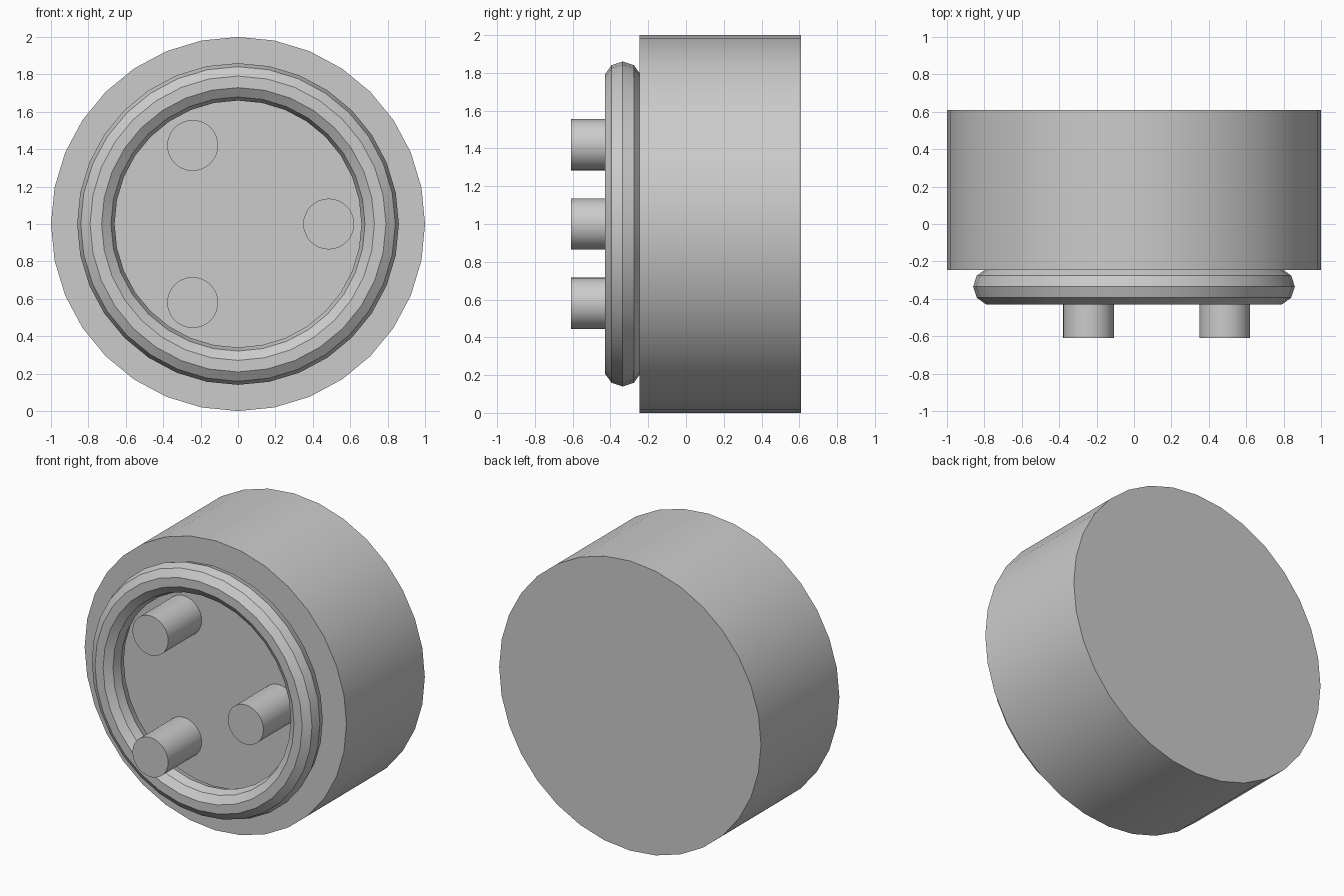
import bpy
import math

cube = bpy.data.objects.get("Cube")
if cube:
    bpy.data.objects.remove(cube, do_unlink=True)

SIDES = 32
BODY_FRONT, BODY_BACK = -0.245, 0.61
PIN_FRONT = -0.61
AXIS_Z = 1.0
FACE_FRONT = (math.pi / 2, 0, 0)   # turns local z towards -y

grey = bpy.data.materials.new("plain grey")
grey.use_nodes = True
colour = (0.6, 0.6, 0.6, 1)
grey.diffuse_color = colour
grey.node_tree.nodes["Principled BSDF"].inputs["Base Color"].default_value = colour


def finish(name):
    obj = bpy.context.object
    obj.name = name
    obj.data.materials.append(grey)
    bpy.ops.object.transform_apply(location=False, rotation=True, scale=True)
    bpy.ops.object.shade_smooth_by_angle(angle=math.radians(30))
    return obj


def cylinder(name, x, z, radius, front, back):
    bpy.ops.mesh.primitive_cylinder_add(
        vertices=SIDES, radius=radius, depth=back - front,
        location=(x, (front + back) / 2, z), rotation=FACE_FRONT)
    return finish(name)


# Main drum
cylinder("drum_body", 0, AXIS_Z, 1.0, BODY_FRONT, BODY_BACK)

# Raised rim ring, ten-sided in section
bpy.ops.mesh.primitive_torus_add(
    major_segments=SIDES, minor_segments=10, major_radius=0.76, minor_radius=0.1,
    location=(0, -0.335, AXIS_Z), rotation=FACE_FRONT)
finish("rim_ring")

# Three pins spaced evenly about the axis
for i, name in enumerate(("left_pin", "upper_right_pin", "lower_right_pin")):
    angle = i * math.tau / 3
    cylinder(name, 0.485 * math.cos(angle), AXIS_Z + 0.485 * math.sin(angle),
             0.136, PIN_FRONT, BODY_FRONT + 0.01)
